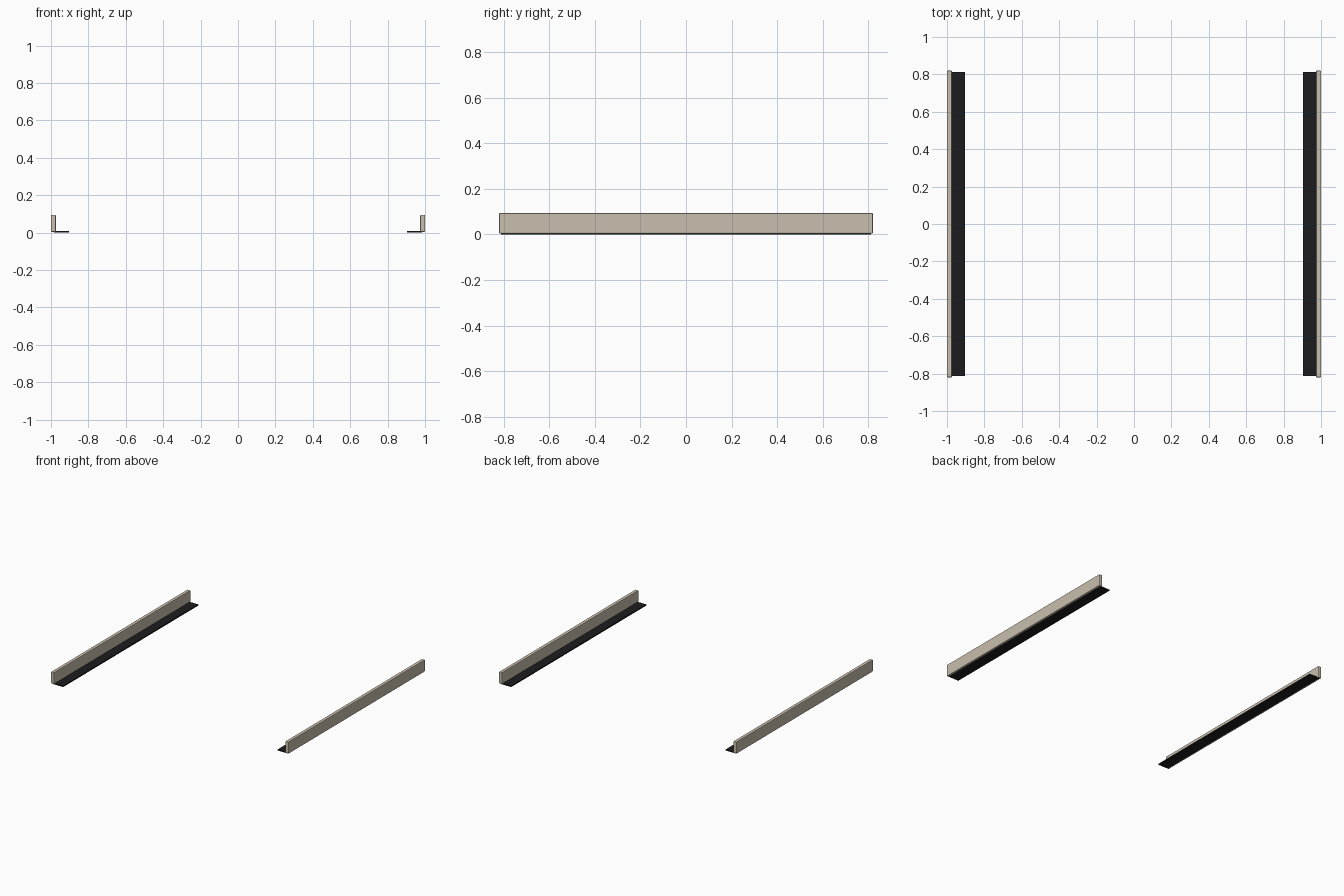
import bpy

if "Cube" in bpy.data.objects:
    bpy.data.objects.remove(bpy.data.objects["Cube"])


def box(name, lo, hi, color, bevel=0.0):
    size = [b - a for a, b in zip(lo, hi)]
    mid = [(a + b) / 2 for a, b in zip(lo, hi)]
    bpy.ops.mesh.primitive_cube_add(size=1, location=mid)
    ob = bpy.context.object
    ob.name = name
    ob.scale = size
    bpy.ops.object.transform_apply(location=True, rotation=False, scale=True)
    mat = bpy.data.materials.new(name + "_paint")
    mat.diffuse_color = color
    mat.use_nodes = True
    mat.node_tree.nodes["Principled BSDF"].inputs["Base Color"].default_value = mat.diffuse_color
    ob.data.materials.append(mat)
    if bevel:
        mod = ob.modifiers.new("edge_bevel", 'BEVEL')
        mod.width = bevel
        mod.segments = 2
    # matching part on the opposite side
    mirror = ob.modifiers.new("other_side", 'MIRROR')
    mirror.use_axis = (True, False, False)
    return ob


# upright beige side rails
box("side_rail", (-1.0, -0.82, 0.004), (-0.974, 0.82, 0.094),
    (0.58, 0.52, 0.42, 1), 0.004)

# thin dark ledge running along the inside foot of each rail
box("bottom_ledge", (-0.985, -0.812, 0.0), (-0.903, 0.812, 0.009),
    (0.012, 0.012, 0.014, 1))
